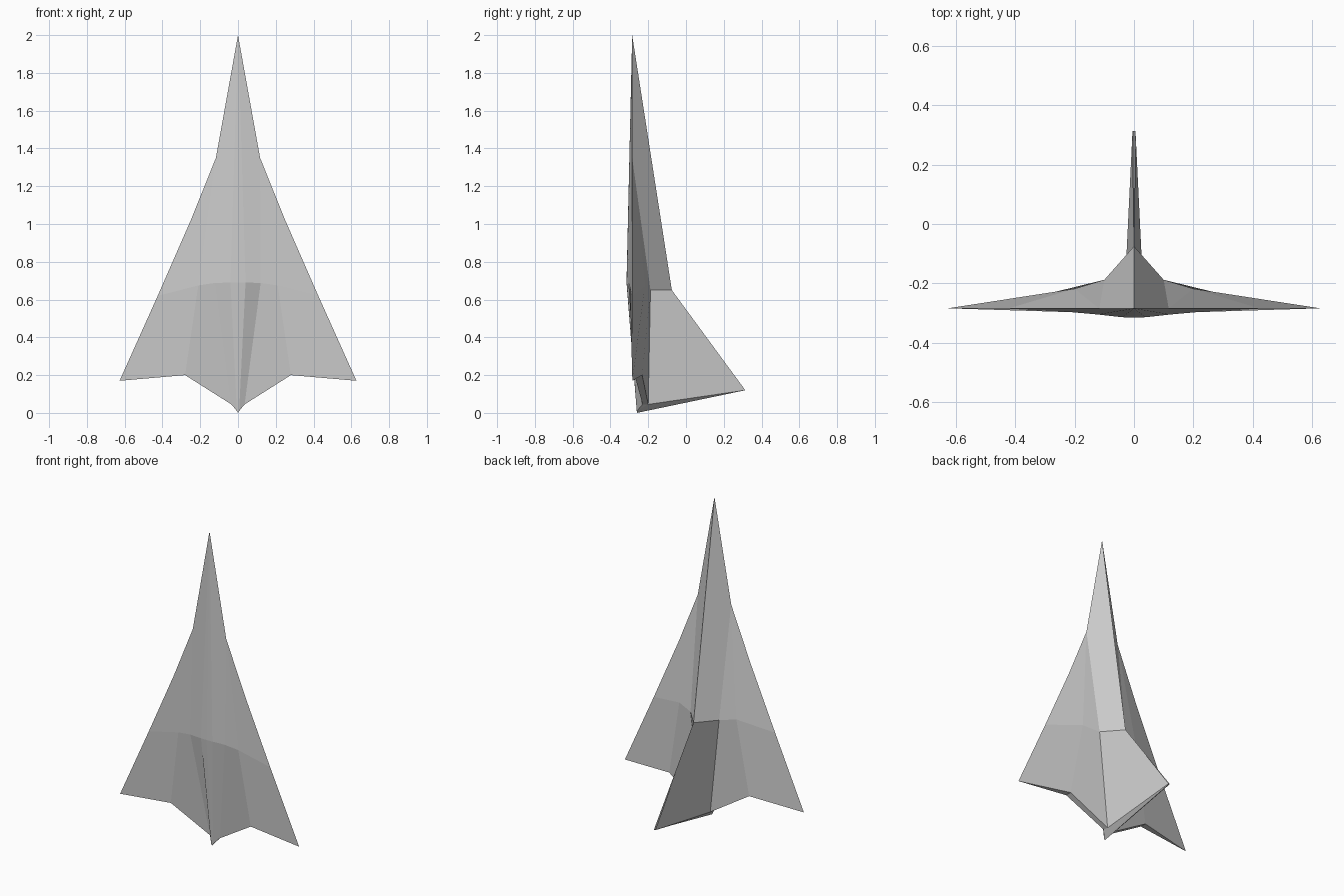
import bpy
from mathutils import Vector
from mathutils.geometry import normal

if "Cube" in bpy.data.objects:
    bpy.data.objects.remove(bpy.data.objects["Cube"])

# Corner points of the right half
P = {
    # outline of the nose and wing
    "nose": (0, -.285, 2), "kink": (.117, -.285, 1.35), "edge": (.25, -.285, 1.02),
    "fold": (.425, -.285, .62), "wingtip": (.627, -.284, .17),
    # upper side
    "spine": (0, -.075, .65), "side": (.1, -.188, .65), "mid": (.2, -.218, .67),
    "notch": (.28, -.232, .2), "base": (.03, -.2, .045), "fin_tip": (.005, .314, .12),
    # lower side
    "belly": (0, -.315, .69), "keel": (.04, -.314, .69), "root": (.12, -.305, .688),
    "low_mid": (.21, -.297, .675), "low_notch": (.28, -.272, .2),
    "low_base": (.035, -.23, .045),
    "keel_end": (.006, -.26, .01), "keel_mid": (0, -.26, .0), "tip_mid": (0, .314, .12),
}


def skin(name, out, panels):
    """Flat panels facing the 'out' direction, mirrored across x."""
    names, faces = [], []
    for panel in panels:
        loop = panel.split()
        if normal([Vector(P[n]) for n in loop]).dot(Vector(out)) < 0:
            loop = loop[:1] + loop[:0:-1]
        for n in loop:
            if n not in names:
                names.append(n)
        faces.append([names.index(n) for n in loop])
    mesh = bpy.data.meshes.new(name)
    mesh.from_pydata([P[n] for n in names], [], faces)
    obj = bpy.data.objects.new(name, mesh)
    bpy.context.collection.objects.link(obj)
    mirror = obj.modifiers.new("mirror", "MIRROR")
    mirror.use_clip = True
    mirror.merge_threshold = .0005


# Upper body, from the nose to the start of the fin
skin("upper_body", (0.2, 1, 0), ["nose kink side spine"])

# Upper wing surfaces, in front of and behind the fold
skin("upper_wing", (0, 1, 0), [
    "kink mid side", "kink edge fold mid",
    "side mid notch base", "mid fold wingtip notch"])

# Belly and lower wing surfaces
skin("belly", (0, -1, 0), [
    "nose belly keel", "nose keel root kink",
    "kink root low_mid", "kink low_mid fold edge",
    "root low_mid low_notch low_base", "low_mid fold wingtip low_notch"])

# Tapered keel running down the rear of the belly
skin("keel", (.3, -1, 0), [
    "belly keel keel_end keel_mid", "keel root low_base keel_end"])

# Tail fin
skin("tail_fin", (1, .1, 0), ["spine side base fin_tip"])

# Trailing edges of the wing, body and fin
skin("trailing_edge", (0, 0, -1), [
    "wingtip notch low_notch", "notch base low_base low_notch",
    "base low_base keel_end", "base keel_end fin_tip",
    "keel_end keel_mid tip_mid fin_tip"])
